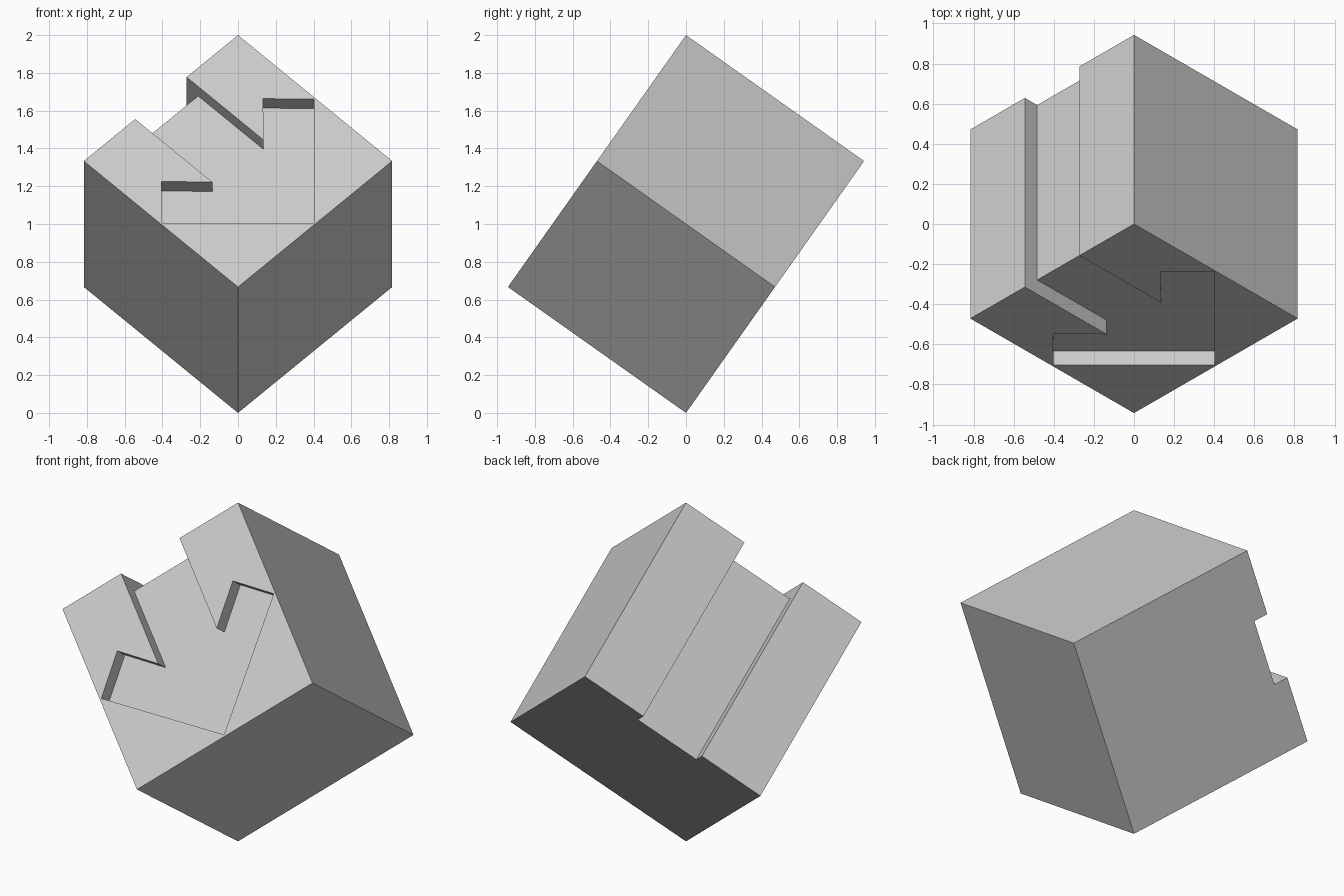
import bpy
import bmesh
from mathutils import Matrix, Vector

if "Cube" in bpy.data.objects:
    bpy.data.objects.remove(bpy.data.objects["Cube"], do_unlink=True)

EDGE = 2 / 3 ** 0.5          # cube edge for a body diagonal of 2
DEPTH = 0.075 * EDGE         # recess depth
MID, THIRD = EDGE / 2, EDGE / 3
OUT = 0.1                    # cutter overshoot

grey = bpy.data.materials.new("light grey")
grey.use_nodes = True
grey.diffuse_color = (0.6, 0.6, 0.6, 1)
grey.node_tree.nodes["Principled BSDF"].inputs["Base Color"].default_value = (0.6, 0.6, 0.6, 1)

# Frame of the cube standing on a corner: origin at the top corner,
# axes running down its three edges
u = Vector((1.5 ** 0.5, -0.5 ** 0.5, -1)) / 3 ** 0.5
v = Vector((-u.x, u.y, u.z))
frame = Matrix.Translation((0, 0, 2)) @ Matrix((u, v, u.cross(v))).transposed().to_4x4()


def prism(name, outline, w0, w1):
    """Extrude an outline drawn on the front face from depth w0 to w1."""
    bm = bmesh.new()
    face = bm.faces.new([bm.verts.new((a, b, w0)) for a, b in outline])
    new = bmesh.ops.extrude_face_region(bm, geom=[face])["geom"]
    bmesh.ops.translate(bm, vec=(0, 0, w1 - w0),
                        verts=[g for g in new if isinstance(g, bmesh.types.BMVert)])
    bmesh.ops.transform(bm, matrix=frame, verts=bm.verts)
    bmesh.ops.recalc_face_normals(bm, faces=bm.faces)
    mesh = bpy.data.meshes.new(name)
    bm.to_mesh(mesh)
    bm.free()
    mesh.materials.append(grey)
    obj = bpy.data.objects.new(name, mesh)
    bpy.context.collection.objects.link(obj)
    return obj


def rect(a0, a1, b0, b1):
    return [(a0, b0), (a1, b0), (a1, b1), (a0, b1)]


def cut(target, cutter):
    mod = target.modifiers.new("cut", 'BOOLEAN')
    mod.operation, mod.solver, mod.object = 'DIFFERENCE', 'EXACT', cutter
    bpy.context.view_layer.objects.active = target
    bpy.ops.object.modifier_apply(modifier=mod.name)
    bpy.data.objects.remove(cutter, do_unlink=True)


# Solid cube
cube = prism("tilted_cube", rect(0, EDGE, 0, EDGE), 0, EDGE)

# Arrow recess on the front face: one half mirrored about its axis
half_shaft = EDGE / 6
reach = MID - 0.01
half = [(-OUT, half_shaft), (MID, half_shaft), (THIRD, reach - half_shaft + 0.005), (MID, reach)]
arrow = ([(a, MID + b) for a, b in half] + [(MID + reach, MID)]
         + [(a, MID - b) for a, b in reversed(half)])
cut(cube, prism("arrow_cutter", arrow, -OUT, DEPTH))

# Channel continuing the shaft across the neighbouring face
channel = rect(-OUT, DEPTH, MID - half_shaft, MID + half_shaft)
cut(cube, prism("channel_cutter", channel, -OUT, EDGE + OUT))
